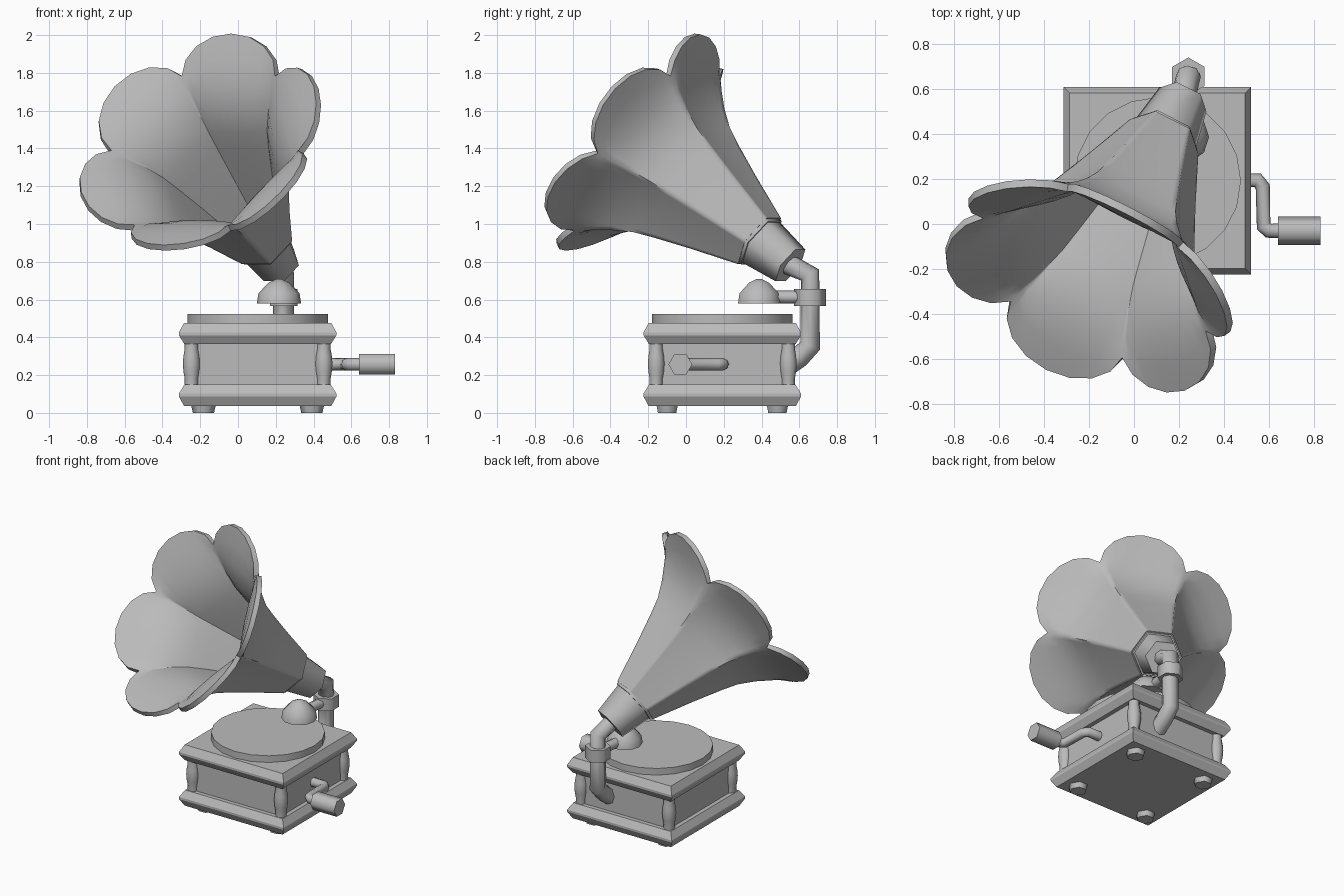
import bpy, bmesh
from math import pi, sin, cos, radians, sqrt
from mathutils import Vector, Matrix

if "Cube" in bpy.data.objects:
    bpy.data.objects.remove(bpy.data.objects["Cube"])

grey = bpy.data.materials.new("plain_grey")
grey.use_nodes = True
grey.diffuse_color = (0.5, 0.5, 0.5, 1)
grey.node_tree.nodes["Principled BSDF"].inputs["Base Color"].default_value = grey.diffuse_color


def select(obj):
    bpy.ops.object.select_all(action='DESELECT')
    obj.select_set(True)
    bpy.context.view_layer.objects.active = obj


def finish(obj, smooth):
    """Give the part its material and shading."""
    obj.data.materials.append(grey)
    select(obj)
    if smooth:
        bpy.ops.object.shade_smooth_by_angle(angle=radians(smooth))
    return obj


def skin(name, rings, smooth=0, capped=True, shell=0):
    """Join equal rings of points into a surface, capped or given a thickness."""
    bm = bmesh.new()
    loops = [[bm.verts.new(p) for p in ring] for ring in rings]
    n = len(loops[0])
    for a, b in zip(loops, loops[1:]):
        for i in range(n):
            j = (i + 1) % n
            bm.faces.new((a[i], a[j], b[j], b[i]))
    if capped:
        bm.faces.new(loops[0][::-1])
        bm.faces.new(loops[-1])
    mesh = bpy.data.meshes.new(name)
    bm.to_mesh(mesh)
    bm.free()
    obj = bpy.data.objects.new(name, mesh)
    bpy.context.collection.objects.link(obj)
    if shell:
        solid = obj.modifiers.new("shell", 'SOLIDIFY')
        solid.thickness = shell
        solid.offset = 0
        solid.use_even_offset = True
        select(obj)
        bpy.ops.object.modifier_apply(modifier=solid.name)
    return finish(obj, smooth)


def turned(name, profile, sides, place, smooth=0, phase=0.0):
    """Turn a (radius, height) profile around the z axis of a placement matrix."""
    rings = [[place @ Vector((r * cos(phase + 2 * pi * i / sides),
                              r * sin(phase + 2 * pi * i / sides), z))
              for i in range(sides)] for r, z in profile]
    return skin(name, rings, smooth)


def square(name, profile, place):
    return turned(name, [(h * sqrt(2), z) for h, z in profile], 4, place, phase=pi / 4)


def pipe(name, points, radius):
    """Sweep a round section along a bent path."""
    curve = bpy.data.curves.new(name, 'CURVE')
    curve.dimensions = '3D'
    curve.bevel_depth = radius
    curve.bevel_resolution = 2
    curve.use_fill_caps = True
    spline = curve.splines.new('POLY')
    spline.points.add(len(points) - 1)
    for p, co in zip(spline.points, points):
        p.co = (*co, 1)
    obj = bpy.data.objects.new(name, curve)
    bpy.context.collection.objects.link(obj)
    select(obj)
    bpy.ops.object.convert(target='MESH')
    return finish(bpy.context.object, 65)


def at(x, y, z=0.0):
    return Matrix.Translation((x, y, z))


# Case: two moulded slabs around a recessed box
CX, CY = 0.104, 0.192
case = at(CX, CY)
moulding = [(0.39, 0), (0.417, 0.05), (0.417, 0.065), (0.388, 0.112)]
square("base_slab", [(h, z + 0.037) for h, z in moulding], case)
square("case_body", [(0.358, 0.13), (0.358, 0.38)], case)
square("top_slab", [(h, 0.476 - z) for h, z in moulding][::-1], case)

# Corner columns and feet
column = [(0.036, 0.14), (0.036, 0.18), (0.043, 0.22), (0.046, 0.26),
          (0.043, 0.3), (0.036, 0.34), (0.036, 0.375)]
for sx, side in ((1, "left"), (-1, "right")):
    for sy, end in ((1, "back"), (-1, "front")):
        turned(f"column_{end}_{side}", column, 10,
               at(CX + sx * 0.35, CY + sy * 0.35), 50)
        turned(f"foot_{end}_{side}", [(0.056, 0), (0.066, 0.045)], 6,
               at(CX + sx * 0.287, CY + sy * 0.292), 65)

# Turntable
turned("turntable", [(0.372, 0.47), (0.372, 0.524)], 20, case, 30)

# Crank and its handle
pipe("crank", [(0.45, 0.195, 0.257), (0.55, 0.195, 0.257), (0.573, 0.165, 0.257),
               (0.577, -0.01, 0.257), (0.6, -0.03, 0.257), (0.66, -0.03, 0.257)], 0.033)
turned("crank_handle", [(0.063, 0.64), (0.063, 0.83)], 6,
       at(0, -0.03, 0.257) @ Matrix.Rotation(pi / 2, 4, 'Y'), 65, pi / 2)

# Support pipe, collar and sound box
neck = Vector((0.217, 0.553, 0.781))
PX, PY = 0.242, 0.657
bend = Vector((PX, PY, 0.73))
pipe("support_pipe", [(PX, 0.52, 0.24), (PX, 0.6, 0.295), (PX, PY, 0.355), bend,
                      neck, neck + (neck - bend) * 0.3], 0.056)
turned("pipe_collar", [(0.084, 0.567), (0.084, 0.655)], 6, at(PX, PY), 65, pi / 2)
pipe("sound_arm", [(PX, 0.62, 0.613), (0.217, 0.42, 0.613)], 0.034)
turned("sound_box", [(0.117, 0.58), (0.109, 0.633), (0.057, 0.688), (0.012, 0.71)],
       10, at(0.217, 0.387), 50)

# Horn frame: axis from the neck to the mouth, one petal notch along u
mouth = Vector((-0.17, -0.214, 1.38))
axis = (mouth - neck).normalized()
u = Vector((0.523, -0.255, -0.007))
u = (u - axis * u.dot(axis)).normalized()
v = axis.cross(u)
horn_frame = Matrix.Translation(neck) @ Matrix((u, v, axis)).transposed().to_4x4()

# Horn neck and band, six sided
turned("horn_neck", [(0.118, 0), (0.153, 0.23)], 6, horn_frame, 65)
turned("horn_band", [(0.161, 0.21), (0.175, 0.28)], 6, horn_frame, 65)

# Flared horn: rows of notch distance and radius, petal distance and radius, roundness.
# The section stays six sided until the petals curl outward.
STEPS = 8
rows = [(0.23, 0.152, 0.23, 0.132, 2), (0.5, 0.249, 0.5, 0.214, 2),
        (0.7, 0.326, 0.7, 0.277, 2), (0.8, 0.369, 0.8, 0.311, 2),
        (0.9, 0.435, 0.91, 0.362, 1.8), (0.98, 0.503, 1.02, 0.463, 1.5),
        (1.02, 0.538, 1.095, 0.58, 1.2), (1.05, 0.565, 1.152, 0.69, 1)]


def petal_ring(tn, rn, tp, rp, power):
    ring = []
    for k in range(6):
        a, mid, b = (Vector((cos(t), sin(t), 0)) for t in
                     (k * pi / 3, (k + 0.5) * pi / 3, (k + 1) * pi / 3))
        for i in range(STEPS):
            phi = pi * i / STEPS
            bump = sin(phi) ** power
            p = a.lerp(b, (1 - cos(phi)) / 2) * rn + mid * (rp - rn * cos(pi / 6)) * bump
            p.z = tn + (tp - tn) * bump
            ring.append(horn_frame @ p)
    return ring


skin("horn", [petal_ring(*row) for row in rows], 62, False, 0.034)
